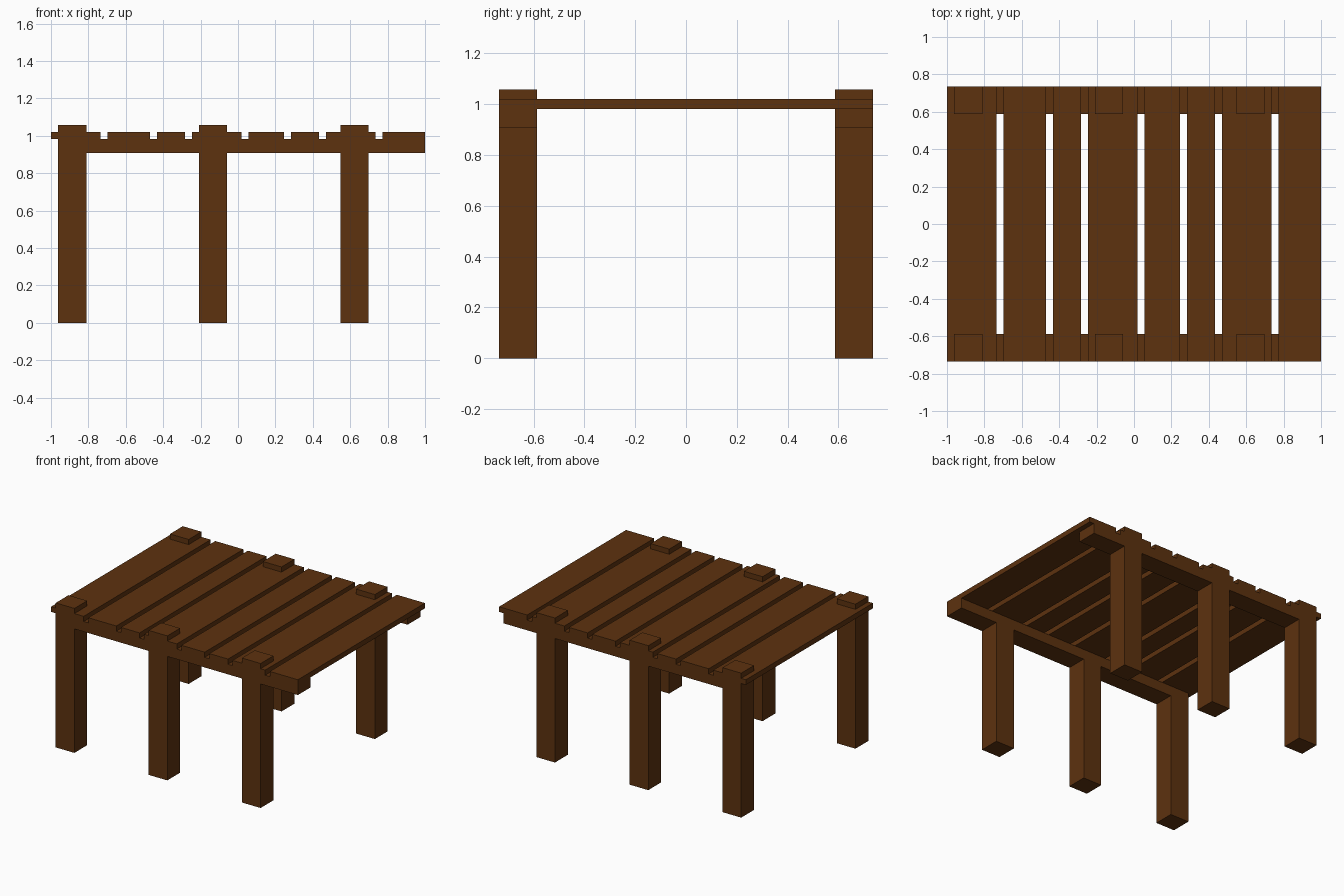
import bpy
import bmesh

if "Cube" in bpy.data.objects:
    bpy.data.objects.remove(bpy.data.objects["Cube"])

# Single dark brown wood colour
wood = bpy.data.materials.new("dark brown wood")
wood.diffuse_color = (0.11, 0.032, 0.0048, 1.0)
wood.use_nodes = True
wood.node_tree.nodes["Principled BSDF"].inputs["Base Color"].default_value = wood.diffuse_color


def box(name, x, y, z):
    """Axis-aligned box from (min, max) ranges."""
    bm = bmesh.new()
    bmesh.ops.create_cube(bm, size=1.0)
    for v in bm.verts:
        v.co = [r[0] if c < 0 else r[1] for c, r in zip(v.co, (x, y, z))]
    mesh = bpy.data.meshes.new(name)
    bm.to_mesh(mesh)
    bm.free()
    mesh.materials.append(wood)
    obj = bpy.data.objects.new(name, mesh)
    bpy.context.collection.objects.link(obj)
    return obj


OUT, IN = 0.735, 0.587          # outer and inner y of posts and beams
PLANK_LOW, PLANK_TOP = 0.982, 1.02
sides = {"front": (-OUT, -IN), "back": (IN, OUT)}
beam_end = {"front": 1.0, "back": 0.963}

for side, y in sides.items():
    # Posts poking through the deck
    for i, x in enumerate((-0.962, -0.209, 0.547)):
        box(f"{side}_post_{i + 1}", (x, x + 0.151), y, (0.0, 1.058))
    # Long beam carrying the planks
    box(f"{side}_beam", (-0.962, beam_end[side]), y, (0.908, PLANK_LOW))

# Deck planks of mixed width, with even gaps
gap = 0.0375
x = -1.0
for i, w in enumerate((0.264, 0.227, 0.151, 0.264, 0.189, 0.151, 0.264, 0.2275)):
    box(f"deck_plank_{i + 1}", (x, x + w), (-OUT, OUT), (PLANK_LOW, PLANK_TOP))
    x += w + gap
